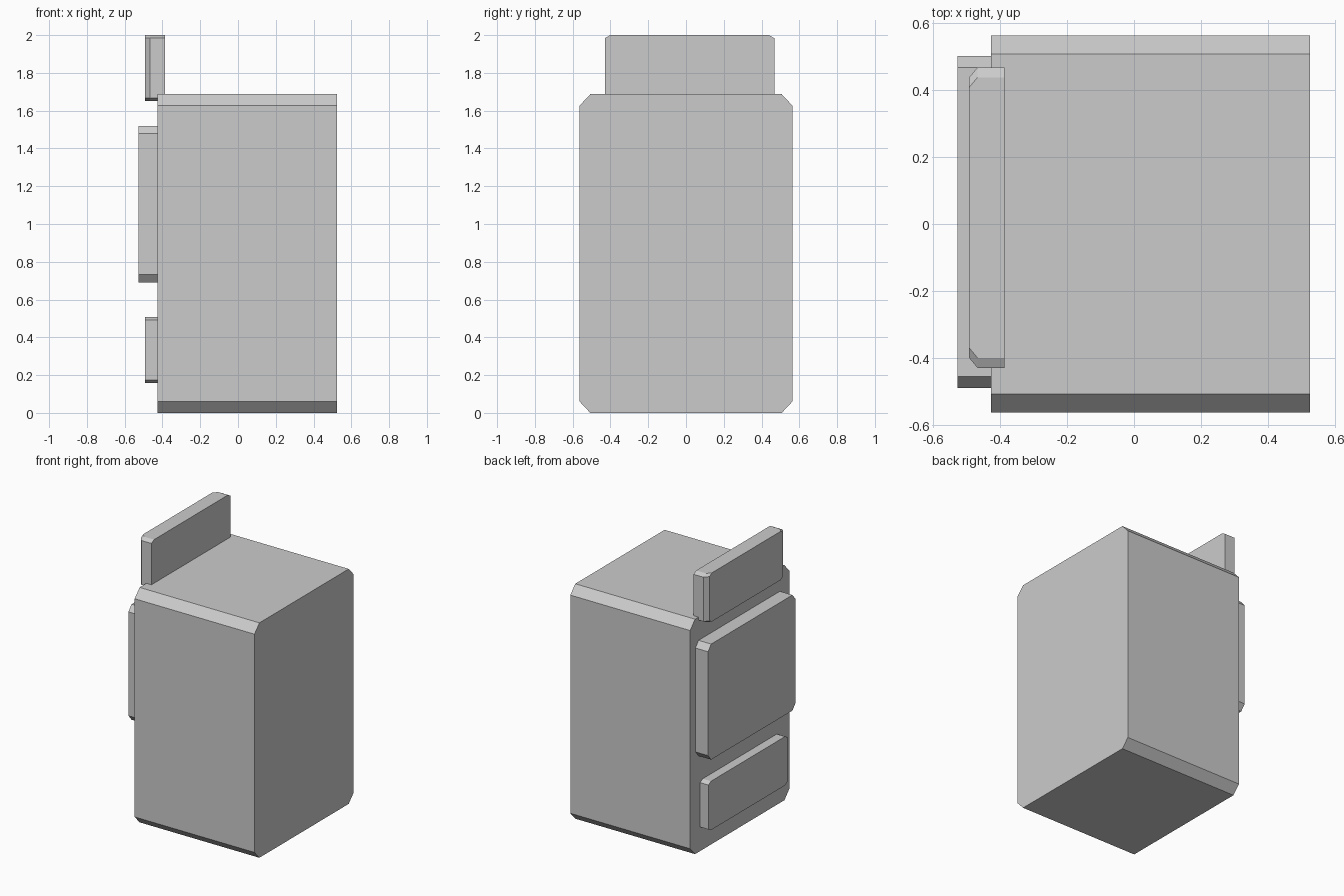
import bpy

if "Cube" in bpy.data.objects:
    bpy.data.objects.remove(bpy.data.objects["Cube"])


def chamfered_section(y0, y1, z0, z1, cy, cz):
    """Rectangle in the YZ plane with its four corners cut off."""
    return [(y0 + cy, z0), (y1 - cy, z0), (y1, z0 + cz), (y1, z1 - cz),
            (y1 - cy, z1), (y0 + cy, z1), (y0, z1 - cz), (y0, z0 + cz)]


def loft(name, sections):
    """Join (x, section) pairs, ordered by rising x, into a closed solid."""
    n = len(sections[0][1])
    verts = [(x, y, z) for x, sec in sections for y, z in sec]
    faces = [list(range(n))[::-1],
             [(len(sections) - 1) * n + i for i in range(n)]]
    for s in range(len(sections) - 1):
        a, b = s * n, (s + 1) * n
        for i in range(n):
            j = (i + 1) % n
            faces.append([a + i, a + j, b + j, b + i])
    mesh = bpy.data.meshes.new(name)
    mesh.from_pydata(verts, [], faces)
    obj = bpy.data.objects.new(name, mesh)
    bpy.context.collection.objects.link(obj)
    return obj


def slab(name, x0, x1, *section):
    sec = chamfered_section(*section)
    return loft(name, [(x0, sec), (x1, sec)])


# Main cabinet
slab("body", -0.427, 0.525, -0.563, 0.563, 0, 1.687, 0.056, 0.06)

# Large door and low drawer on the -x side
slab("door", -0.527, -0.427, -0.49, 0.502, 0.69, 1.52, 0.035, 0.042)
slab("drawer", -0.493, -0.427, -0.45, 0.45, 0.157, 0.508, 0.03, 0.016)

# Upright panel on top, its two outer vertical edges bevelled
wide = chamfered_section(-0.43, 0.468, 1.65, 2.0, 0.03, 0.016)
narrow = chamfered_section(-0.40, 0.438, 1.65, 2.0, 0.03, 0.016)
loft("top_panel", [(-0.492, narrow), (-0.467, wide), (-0.387, wide)])
